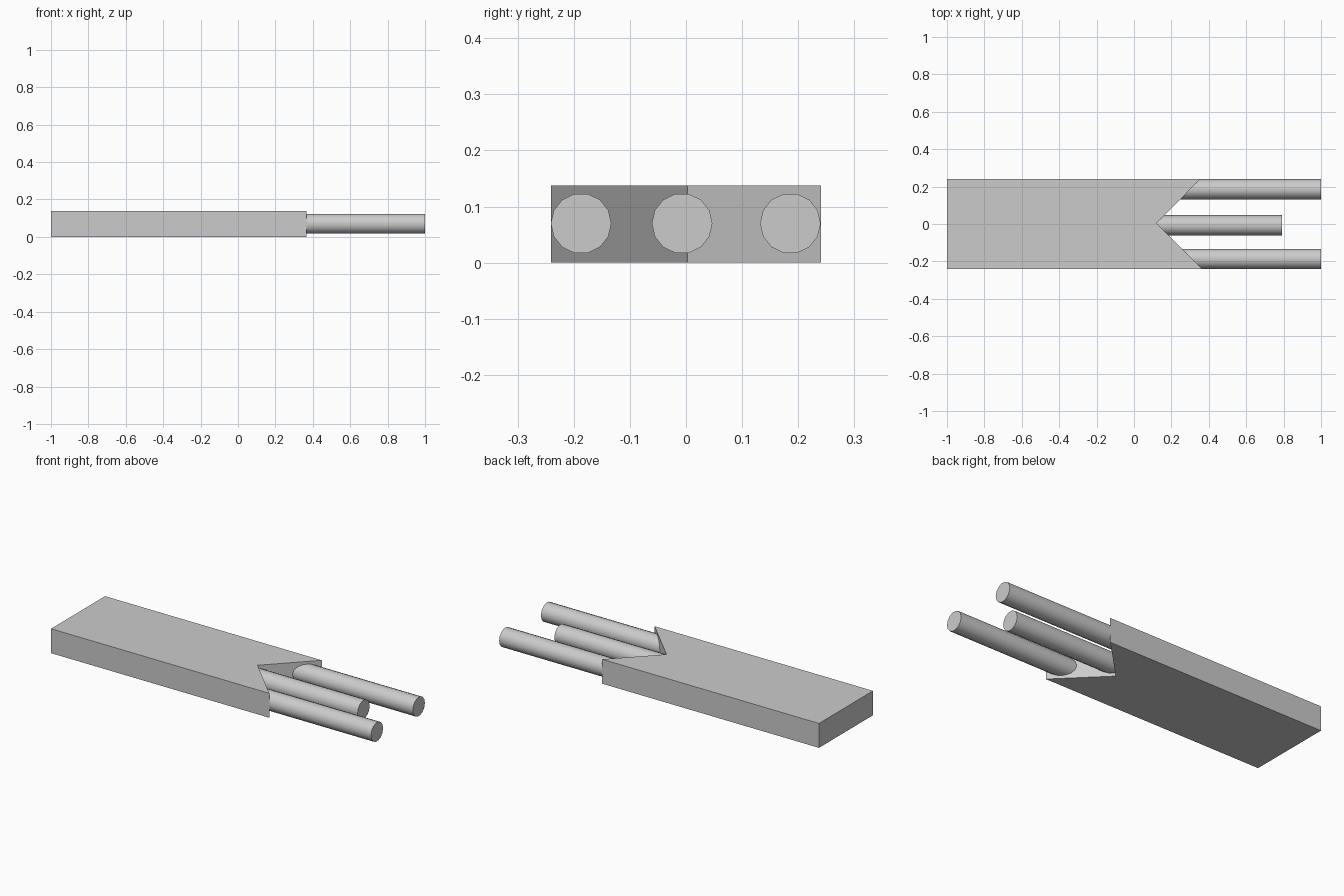
import bpy
import bmesh
from math import cos, sin, pi, radians
from mathutils import Vector

cube = bpy.data.objects.get("Cube")
if cube:
    bpy.data.objects.remove(cube, do_unlink=True)

HEIGHT = 0.138
SIDES = 14
RADIUS = 0.054

grey = bpy.data.materials.new("plain_grey")
grey.use_nodes = True
colour = (0.6, 0.6, 0.6, 1)
grey.diffuse_color = colour
grey.node_tree.nodes["Principled BSDF"].inputs["Base Color"].default_value = colour


def extrude_profile(name, points, direction, smooth=False):
    """Extrude a closed outline along a direction into a solid."""
    bm = bmesh.new()
    face = bm.faces.new([bm.verts.new(p) for p in points])
    result = bmesh.ops.extrude_face_region(bm, geom=[face], use_keep_orig=True)
    moved = [g for g in result["geom"] if isinstance(g, bmesh.types.BMVert)]
    bmesh.ops.translate(bm, verts=moved, vec=Vector(direction))
    bmesh.ops.recalc_face_normals(bm, faces=bm.faces)
    mesh = bpy.data.meshes.new(name)
    bm.to_mesh(mesh)
    bm.free()
    mesh.materials.append(grey)
    obj = bpy.data.objects.new(name, mesh)
    bpy.context.collection.objects.link(obj)
    if smooth:
        bpy.ops.object.select_all(action="DESELECT")
        obj.select_set(True)
        bpy.context.view_layer.objects.active = obj
        bpy.ops.object.shade_smooth_by_angle(angle=radians(40))
    return obj


# Flat bar with a V notch cut into its end
outline = [(-1, -0.241), (0.365, -0.241), (0.12, 0.003), (0.355, 0.241), (-1, 0.241)]
extrude_profile("notched_bar", [(x, y, 0) for x, y in outline], (0, 0, HEIGHT))

# Three round prongs, seated in the notch
for name, y, start, end in (
    ("right_prong", -0.187, 0.22, 1.0),
    ("middle_prong", -0.007, 0.1, 0.79),
    ("left_prong", 0.186, 0.22, 1.0),
):
    angles = [2 * pi * i / SIDES for i in range(SIDES)]
    ring = [(start, y + RADIUS * cos(a), 0.07 + RADIUS * sin(a)) for a in angles]
    extrude_profile(name, ring, (end - start, 0, 0), smooth=True)
